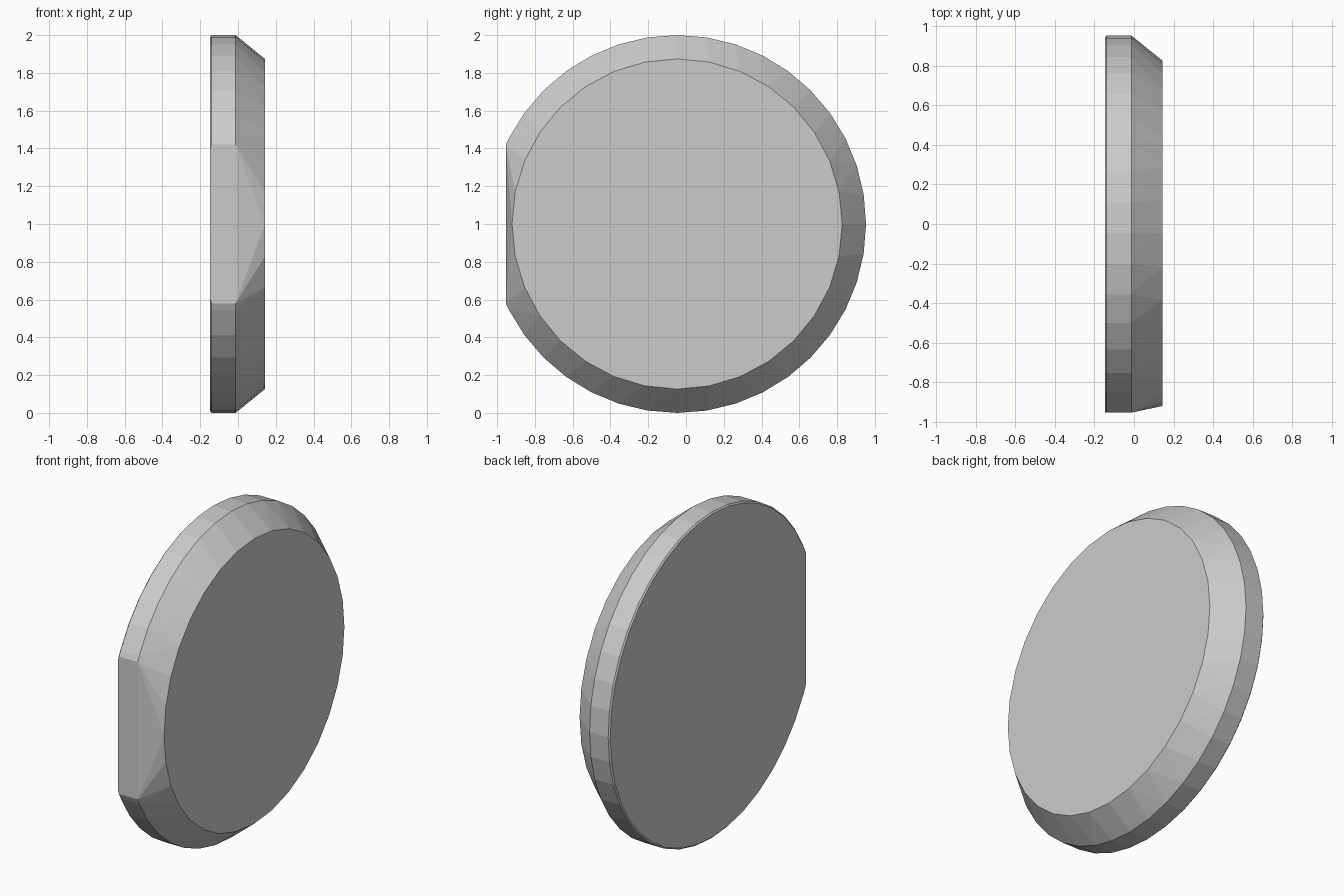
import bpy, bmesh
from math import cos, sin, pi, asin

if "Cube" in bpy.data.objects:
    bpy.data.objects.remove(bpy.data.objects["Cube"])

CY, CZ = -0.047, 1.0      # disc axis runs along x through this point
FLAT = -0.954             # y of the flattened edge

def ring(bm, x, r, n, clipped=True):
    """Circle of points in the yz plane, cut off at the flat edge."""
    verts = []
    for i in range(n):
        a = 2 * pi * i / n
        y, z = CY + r * cos(a), CZ + r * sin(a)
        if not clipped or y > FLAT + 0.015:
            verts.append(bm.verts.new((x, y, z)))
    if clipped:
        half = (r * r - (FLAT - CY) ** 2) ** 0.5
        for s in (-1, 1):
            verts.append(bm.verts.new((x, FLAT, CZ + s * half)))
    return verts

bm = bmesh.new()
# back face, rim start, widest rim, bevelled front face
ring(bm, -0.147, 0.991, 40)
ring(bm, -0.139, 1.0, 40)
ring(bm, -0.013, 1.0, 40)
ring(bm, 0.143, 0.874, 32, clipped=False)

# skin the rings and merge the coplanar triangles
out = bmesh.ops.convex_hull(bm, input=bm.verts[:])
bmesh.ops.dissolve_limit(bm, angle_limit=0.002, verts=bm.verts[:], edges=bm.edges[:])
bmesh.ops.recalc_face_normals(bm, faces=bm.faces[:])

mesh = bpy.data.meshes.new("bevelled_disc")
bm.to_mesh(mesh)
bm.free()
bpy.context.collection.objects.link(bpy.data.objects.new("bevelled_disc", mesh))
